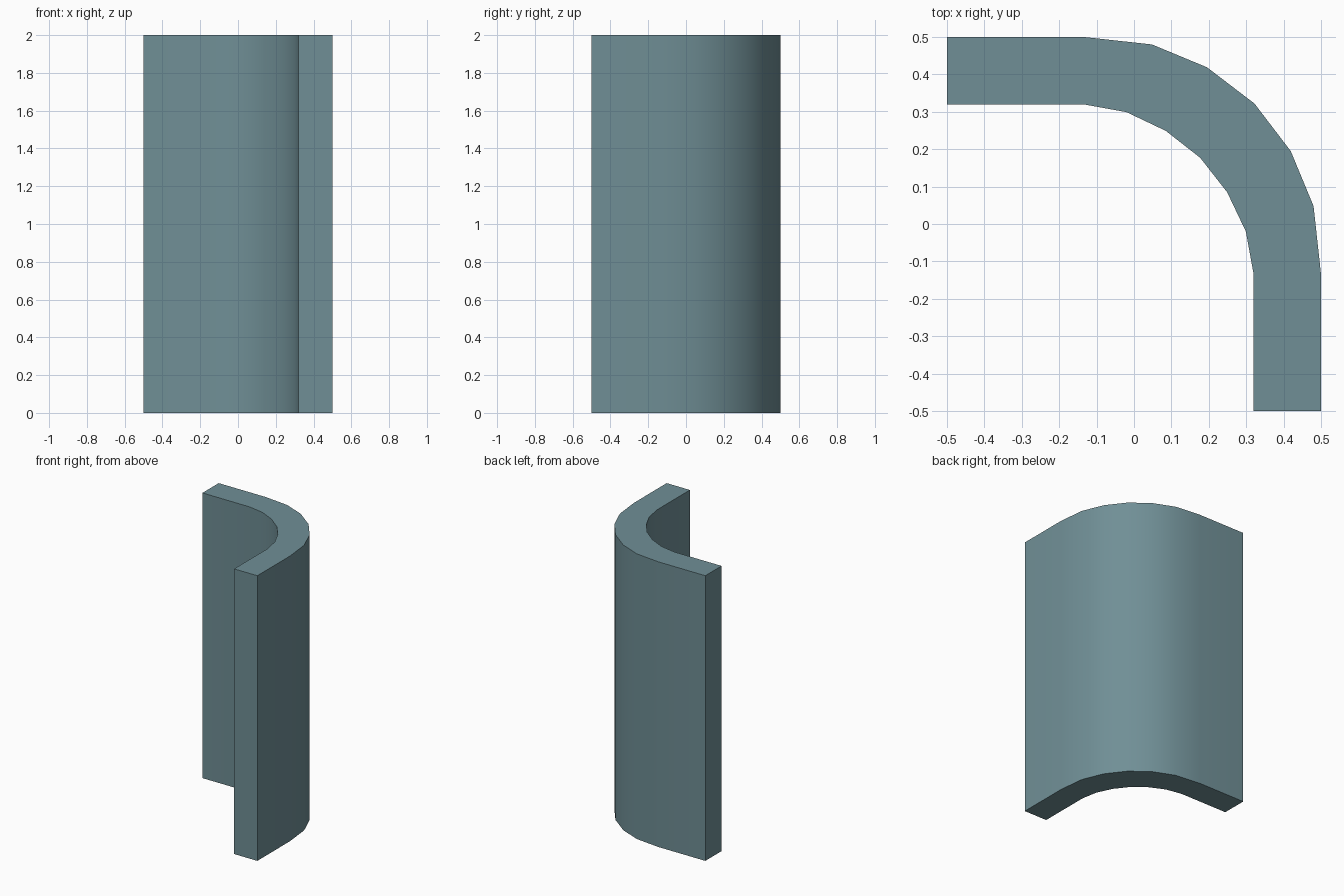
import bpy
import bmesh
import math

HEIGHT = 2.0

cube = bpy.data.objects.get("Cube")
if cube:
    bpy.data.objects.remove(cube, do_unlink=True)

# Slate teal wall material
color = (0.162, 0.275, 0.305, 1.0)
material = bpy.data.materials.new("slate_teal")
material.use_nodes = True
material.diffuse_color = color
material.node_tree.nodes["Principled BSDF"].inputs["Base Color"].default_value = color


def mirrored(half):
    """Complete a curve by mirroring it across the diagonal x = y."""
    return half + [(y, x) for x, y in reversed(half[:-1])]


# Outer and inner faces of the rounded corner, up to the diagonal
outer = mirrored([(-0.5, 0.5), (-0.135, 0.5), (0.048, 0.48), (0.195, 0.419), (0.322, 0.322)])
inner = mirrored([(-0.5, 0.32), (-0.135, 0.32), (-0.02, 0.299), (0.085, 0.249), (0.177, 0.177)])

# Corner wall: floor strip between both curves, extruded upwards
bm = bmesh.new()
outer_verts = [bm.verts.new((x, y, 0)) for x, y in outer]
inner_verts = [bm.verts.new((x, y, 0)) for x, y in inner]
for i in range(len(outer) - 1):
    bm.faces.new((outer_verts[i], outer_verts[i + 1], inner_verts[i + 1], inner_verts[i]))
raised = bmesh.ops.extrude_face_region(bm, geom=bm.faces[:], use_keep_orig=True)
top_verts = [g for g in raised["geom"] if isinstance(g, bmesh.types.BMVert)]
bmesh.ops.translate(bm, verts=top_verts, vec=(0, 0, HEIGHT))
bmesh.ops.recalc_face_normals(bm, faces=bm.faces[:])

mesh = bpy.data.meshes.new("curved_corner_wall")
bm.to_mesh(mesh)
bm.free()
mesh.materials.append(material)
wall = bpy.data.objects.new("curved_corner_wall", mesh)
bpy.context.collection.objects.link(wall)

# Smooth curve with sharp ends and rims
bpy.ops.object.select_all(action="DESELECT")
wall.select_set(True)
bpy.context.view_layer.objects.active = wall
bpy.ops.object.shade_smooth_by_angle(angle=math.radians(30))
